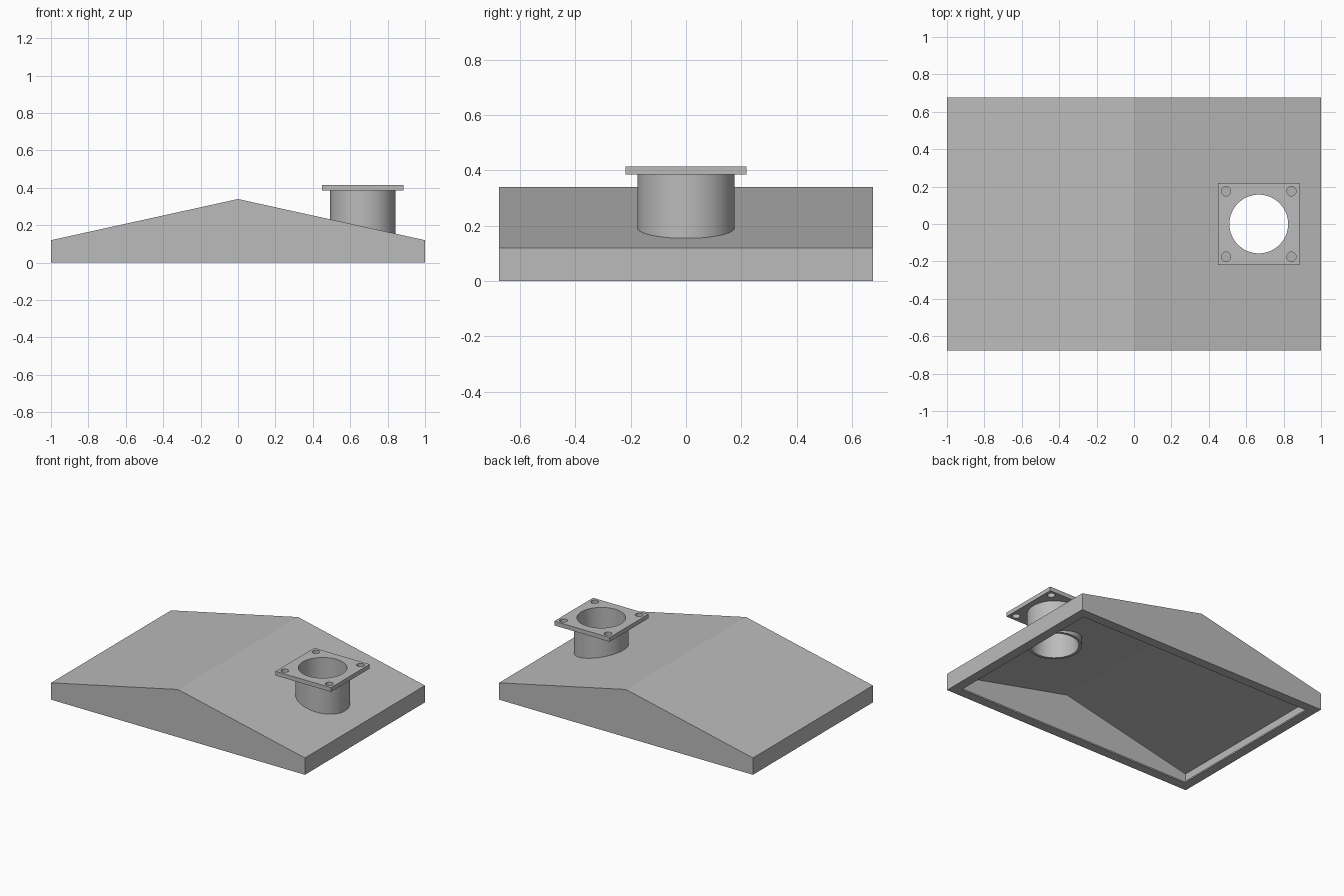
import bpy
import bmesh
from math import radians

if "Cube" in bpy.data.objects:
    bpy.data.objects.remove(bpy.data.objects["Cube"], do_unlink=True)

HALF_X, HALF_Y = 1.0, 0.675
EAVE, RIDGE = 0.12, 0.34
SHEET, LIP = 0.01, 0.068
DUCT_X, DUCT_R, BORE_R = 0.667, 0.176, 0.157
DUCT_BOTTOM, PLATE_BOTTOM, PLATE_TOP = 0.155, 0.385, 0.415
PLATE_HALF, BOLT = 0.218, 0.175

grey = bpy.data.materials.new("sheet_metal_grey")
grey.use_nodes = True
colour = (0.5, 0.5, 0.5, 1)
grey.diffuse_color = colour
grey.node_tree.nodes["Principled BSDF"].inputs["Base Color"].default_value = colour


def activate(obj):
    bpy.ops.object.select_all(action="DESELECT")
    obj.select_set(True)
    bpy.context.view_layer.objects.active = obj


def cylinder(name, x, y, radius, low, high):
    bpy.ops.mesh.primitive_cylinder_add(vertices=64, radius=radius, depth=high - low,
                                        location=(x, y, (low + high) / 2))
    obj = bpy.context.object
    obj.name = name
    return obj


def cut(obj, cutter):
    activate(obj)
    mod = obj.modifiers.new("hole", "BOOLEAN")
    mod.operation = "DIFFERENCE"
    mod.solver = "EXACT"
    mod.object = cutter
    bpy.ops.object.modifier_apply(modifier=mod.name)


def finish(obj):
    activate(obj)
    obj.data.materials.clear()
    obj.data.materials.append(grey)
    bpy.ops.object.shade_smooth_by_angle(angle=radians(10))


# Hood: gabled prism, open underneath inside an inward lip, made of thin sheet
profile = [(-HALF_X, 0), (HALF_X, 0), (HALF_X, EAVE), (0, RIDGE), (-HALF_X, EAVE)]
bm = bmesh.new()
front = bm.faces.new([bm.verts.new((x, -HALF_Y, z)) for x, z in profile])
extruded = bmesh.ops.extrude_face_region(bm, geom=[front], use_keep_orig=True)
back = [v for v in extruded["geom"] if isinstance(v, bmesh.types.BMVert)]
bmesh.ops.translate(bm, verts=back, vec=(0, 2 * HALF_Y, 0))
bmesh.ops.recalc_face_normals(bm, faces=bm.faces)
bottom = min(bm.faces, key=lambda f: f.calc_center_median().z)
bmesh.ops.inset_individual(bm, faces=[bottom], thickness=LIP, use_even_offset=True)
bmesh.ops.delete(bm, geom=[bottom], context="FACES")
mesh = bpy.data.meshes.new("hood_shell")
bm.to_mesh(mesh)
bm.free()
hood = bpy.data.objects.new("hood_shell", mesh)
bpy.context.collection.objects.link(hood)
activate(hood)
solid = hood.modifiers.new("sheet", "SOLIDIFY")
solid.thickness = SHEET
solid.offset = -1
solid.use_even_offset = True
solid.use_quality_normals = True
bpy.ops.object.modifier_apply(modifier=solid.name)

# Duct collar and square mounting plate
duct = cylinder("duct_collar", DUCT_X, 0, DUCT_R, DUCT_BOTTOM, PLATE_BOTTOM)
bpy.ops.mesh.primitive_cube_add(size=1, location=(DUCT_X, 0, (PLATE_BOTTOM + PLATE_TOP) / 2))
plate = bpy.context.object
plate.name = "mounting_plate"
plate.scale = (2 * PLATE_HALF, 2 * PLATE_HALF, PLATE_TOP - PLATE_BOTTOM)
bpy.ops.object.transform_apply(location=False, rotation=False, scale=True)

# Bore through roof, collar and plate
bore = cylinder("bore_cutter", DUCT_X, 0, BORE_R, 0.05, 0.6)
for part in (hood, duct, plate):
    cut(part, bore)
cutters = [bore]

# Bolt holes in the plate corners
for sx in (-1, 1):
    for sy in (-1, 1):
        bolt = cylinder("bolt_cutter", DUCT_X + sx * BOLT, sy * BOLT, 0.025, 0.3, 0.5)
        cut(plate, bolt)
        cutters.append(bolt)

for cutter in cutters:
    bpy.data.objects.remove(cutter, do_unlink=True)
for part in (hood, duct, plate):
    finish(part)
